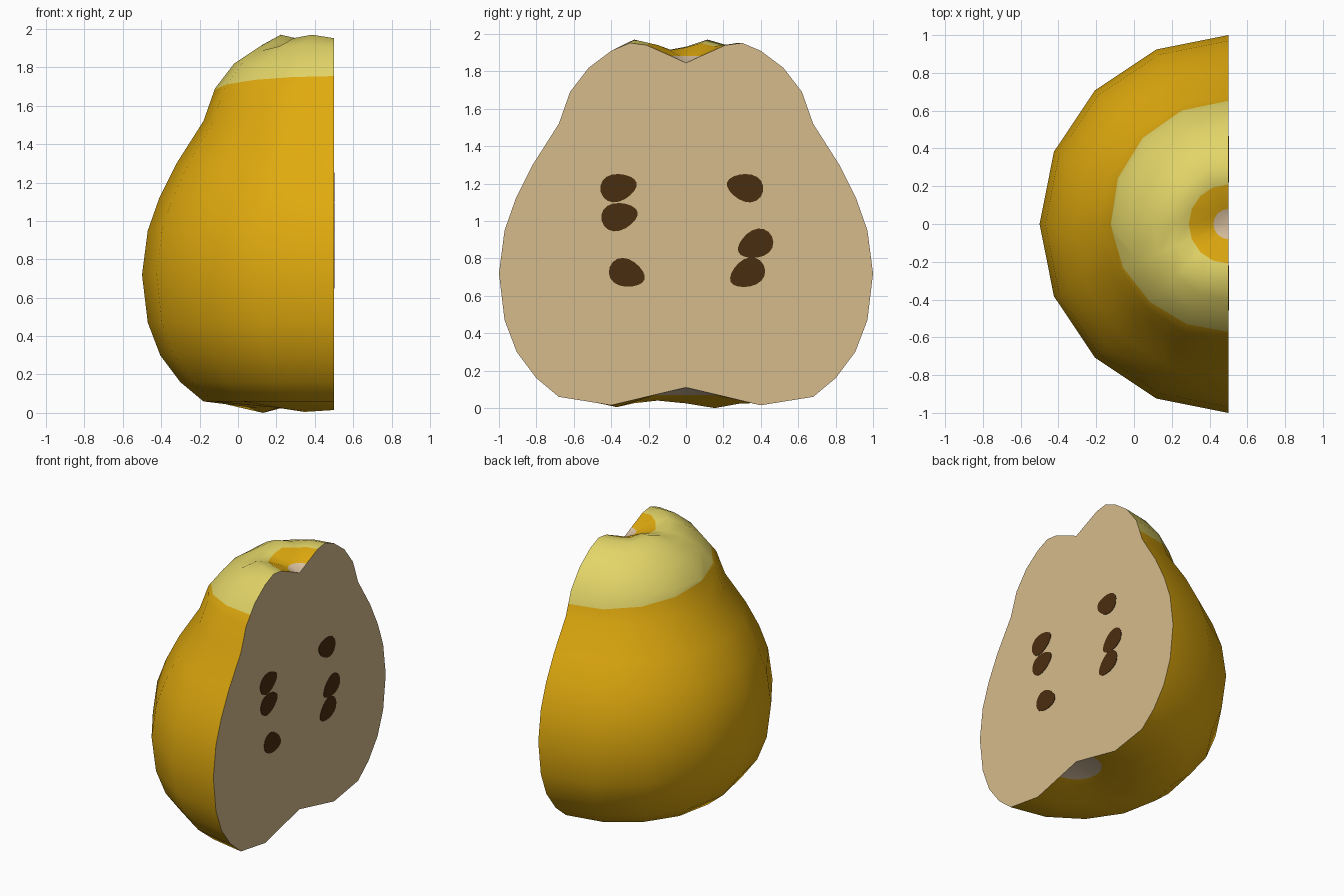
import bpy, bmesh, math
from mathutils import Vector

if "Cube" in bpy.data.objects:
    bpy.data.objects.remove(bpy.data.objects["Cube"])

CUT_X = 0.5


def material(name, rgb):
    lin = [((c / 255 + 0.055) / 1.055) ** 2.4 if c > 10 else c / 255 / 12.92 for c in rgb]
    m = bpy.data.materials.new(name)
    m.diffuse_color = (*lin, 1)
    m.use_nodes = True
    m.node_tree.nodes["Principled BSDF"].inputs["Base Color"].default_value = m.diffuse_color
    return m


ORANGE = material("golden skin", (224, 170, 14))
PALE = material("pale yellow skin", (226, 212, 104))
FLESH = material("cream flesh", (213, 187, 140))
CORE = material("beige ends", (220, 195, 162))
SEED = material("dark brown seed", (74, 45, 16))


def make_object(name, bm, mats, smooth):
    me = bpy.data.meshes.new(name)
    bm.to_mesh(me)
    bm.free()
    for m in mats:
        me.materials.append(m)
    for p in me.polygons:
        p.use_smooth = smooth
    ob = bpy.data.objects.new(name, me)
    bpy.context.collection.objects.link(ob)
    return ob


# Half profile (radius, height), from the bottom hollow to the top hollow
profile = [(0.17, 0.070), (0.40, 0.015), (0.68, 0.06), (0.80, 0.16), (0.905, 0.30),
           (0.97, 0.47), (1.0, 0.72), (0.97, 0.95), (0.91, 1.12), (0.82, 1.30),
           (0.68, 1.52), (0.62, 1.69), (0.52, 1.82), (0.40, 1.91), (0.30, 1.952),
           (0.21, 1.94), (0.08, 1.882)]
BOTTOM, TOP = 0.11, 1.845
# Uneven rims: height offsets by angle, front to back
low_bumps = [0, -0.01, 0.01, 0.025, 0.01, -0.015, 0.008, 0.012, 0]
top_bumps = [0, 0.018, 0, -0.042, -0.02, 0.018, -0.01, 0, 0]
low_rings = {1: 1.0}
top_rings = {13: 0.5, 14: 1.0, 15: 0.6}

# Skin: half revolution around the cut plane
bm = bmesh.new()
rings = []
for i, (r, z) in enumerate(profile):
    ring = []
    for k in range(9):
        a = math.radians(-90 + 22.5 * k)
        dz = low_rings.get(i, 0) * low_bumps[k] + top_rings.get(i, 0) * top_bumps[k]
        x = CUT_X - r * math.cos(a)
        ring.append(bm.verts.new((x, r * math.sin(a), z + dz)))
    rings.append(ring)
bottom = bm.verts.new((CUT_X, 0, BOTTOM))
top = bm.verts.new((CUT_X, 0, TOP))
for k in range(8):
    bm.faces.new((bottom, rings[0][k], rings[0][k + 1]))
    bm.faces.new((top, rings[-1][k + 1], rings[-1][k]))
    for a, b in zip(rings, rings[1:]):
        bm.faces.new((a[k], b[k], b[k + 1], a[k + 1]))

# Outline of the cut, kept for the flesh
outline = [bottom.co.copy()] + [r[8].co.copy() for r in rings] + [top.co.copy()]
outline += [r[0].co.copy() for r in reversed(rings)]

# Pale cap above a tilted line
cap_point, cap_normal = Vector((0, 0, 1.682)), Vector((0, 0.127, 1)).normalized()
bmesh.ops.bisect_plane(bm, geom=bm.verts[:] + bm.edges[:] + bm.faces[:],
                       plane_co=cap_point, plane_no=cap_normal)
bmesh.ops.recalc_face_normals(bm, faces=bm.faces[:])
bm.normal_update()
if sum(f.normal.x * f.calc_area() for f in bm.faces) > 0:
    bmesh.ops.reverse_faces(bm, faces=bm.faces[:])
for f in bm.faces:
    c = f.calc_center_median()
    r = math.hypot(c.x - CUT_X, c.y)
    if (c.z > 1 and r < 0.075) or (c.z < 1 and r < 0.16):
        f.material_index = 2
    elif (c - cap_point).dot(cap_normal) > 0 and r > 0.205:
        f.material_index = 1
make_object("fruit_skin", bm, [ORANGE, PALE, CORE], True)

# Flat cut face
bm = bmesh.new()
face = bm.faces.new([bm.verts.new(p) for p in outline])
face.normal_update()
if face.normal.x < 0:
    face.normal_flip()
bmesh.ops.triangulate(bm, faces=[face])
make_object("cut_flesh", bm, [FLESH], False)

# Seeds: thin teardrop plates; (y, z, direction of the tip in degrees)
seeds = [(-0.36, 1.18, 14), (-0.355, 1.025, 14), (-0.315, 0.72, -20),
         (0.315, 1.18, 165), (0.37, 0.875, 205), (0.327, 0.72, 208)]
for n, (y, z, tip) in enumerate(seeds, 1):
    bm = bmesh.new()
    t = math.radians(tip)
    verts = []
    for k in range(18):
        a = 2 * math.pi * k / 18
        u = 0.099 * math.cos(a)
        v = 0.073 * math.sin(a) * (1 - 0.22 * math.cos(a))
        verts.append(bm.verts.new((CUT_X - 0.001, y + u * math.cos(t) - v * math.sin(t),
                                   z + u * math.sin(t) + v * math.cos(t))))
    face = bm.faces.new(verts)
    new = bmesh.ops.extrude_face_region(bm, geom=[face])["geom"]
    bmesh.ops.translate(bm, vec=(0.004, 0, 0),
                        verts=[g for g in new if isinstance(g, bmesh.types.BMVert)])
    bmesh.ops.recalc_face_normals(bm, faces=bm.faces[:])
    make_object(f"seed_{n}", bm, [SEED], False)
